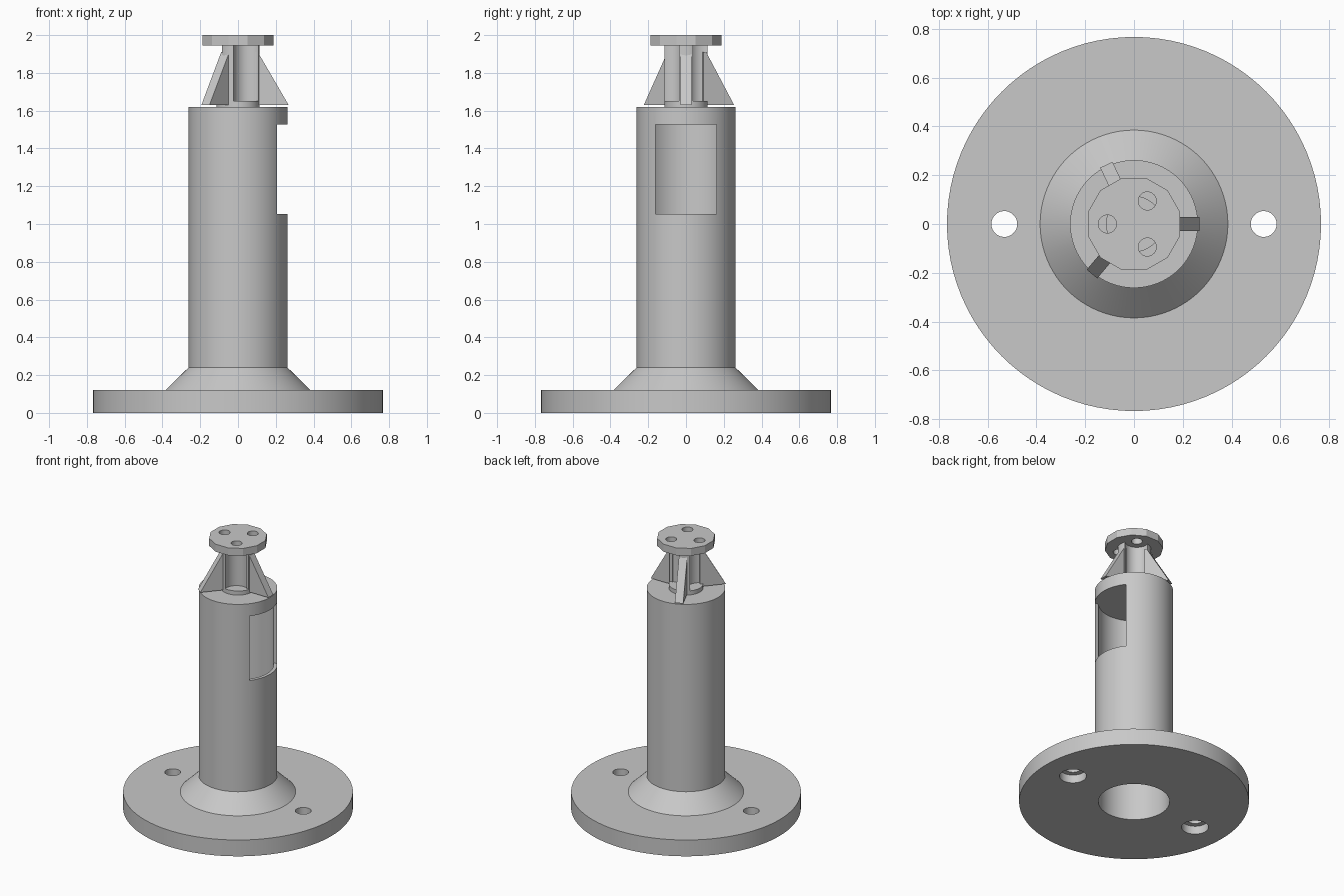
import bpy, bmesh, math
from mathutils import Matrix, Vector

cube = bpy.data.objects.get("Cube")
if cube:
    bpy.data.objects.remove(cube, do_unlink=True)

grey = bpy.data.materials.new("plain_grey")
grey.use_nodes = True
COLOUR = (0.58, 0.58, 0.58, 1)
grey.diffuse_color = COLOUR
grey.node_tree.nodes["Principled BSDF"].inputs["Base Color"].default_value = COLOUR


def finish(name, bm):
    bmesh.ops.recalc_face_normals(bm, faces=bm.faces)
    mesh = bpy.data.meshes.new(name)
    bm.to_mesh(mesh)
    bm.free()
    mesh.materials.append(grey)
    obj = bpy.data.objects.new(name, mesh)
    bpy.context.collection.objects.link(obj)
    return obj


def lathe(name, profile, steps=96):
    bm = bmesh.new()
    verts = [bm.verts.new((r, 0, z)) for r, z in profile]
    edges = [bm.edges.new(pair) for pair in zip(verts, verts[1:])]
    bmesh.ops.spin(bm, geom=verts + edges, axis=(0, 0, 1), cent=(0, 0, 0),
                   angle=math.tau, steps=steps)
    bmesh.ops.remove_doubles(bm, verts=bm.verts, dist=0.0005)
    return finish(name, bm)


def cylinder(name, x, y, radius, low, high, sides=48, turn=0):
    bm = bmesh.new()
    place = Matrix.Translation((x, y, (low + high) / 2)) @ Matrix.Rotation(turn, 4, 'Z')
    bmesh.ops.create_cone(bm, cap_ends=True, segments=sides, radius1=radius,
                          radius2=radius, depth=high - low, matrix=place)
    return finish(name, bm)


def box(name, centre, size):
    bm = bmesh.new()
    bmesh.ops.create_cube(bm, size=1, matrix=Matrix.Translation(centre) @ Matrix.Diagonal((*size, 1)))
    return finish(name, bm)


def activate(obj):
    bpy.ops.object.select_all(action='DESELECT')
    obj.select_set(True)
    bpy.context.view_layer.objects.active = obj


def cut(target, cutter):
    cutter.hide_render = True
    mod = target.modifiers.new("cut", 'BOOLEAN')
    mod.operation, mod.solver, mod.object = 'DIFFERENCE', 'EXACT', cutter
    activate(target)
    bpy.ops.object.modifier_apply(modifier=mod.name)
    bpy.data.objects.remove(cutter, do_unlink=True)


def smooth(obj):
    activate(obj)
    bpy.ops.object.shade_smooth_by_angle(angle=math.radians(25))


# Flanged hollow column, closed at the top
body = lathe("flanged_column", [
    (0, 1.53), (0.238, 1.53), (0.238, 0), (0.767, 0), (0.767, 0.12),
    (0.385, 0.12), (0.262, 0.24), (0.262, 1.62), (0, 1.62)])
cut(body, box("window_cutter", (0.25, 0, 1.291), (0.3, 0.324, 0.474)))

# Bolt holes, wider on the underside
for side in (-1, 1):
    cut(body, cylinder("bolt_cutter", side * 0.532, 0, 0.053, -0.1, 0.3))
    cut(body, cylinder("counterbore_cutter", side * 0.532, 0, 0.09, -0.1, 0.06))
smooth(body)

# Neck with three hollows, and the faceted cap with three screw holes
neck = cylinder("neck", 0, 0, 0.115, 1.62, 1.945, sides=64)
cap = cylinder("cap", 0, 0, 0.195, 1.945, 2.0, sides=12, turn=math.radians(15))
for degrees in (60, 180, 300):
    angle = math.radians(degrees)
    x, y = 0.109 * math.cos(angle), 0.109 * math.sin(angle)
    cut(neck, cylinder("hollow_cutter", x, y, 0.08, 1.65, 2.1))
    cut(cap, cylinder("screw_cutter", x, y, 0.037, 1.8, 2.1, sides=32))
smooth(neck)
smooth(cap)

# Triangular fins bracing the neck
for number, degrees in enumerate((0, 115, 230), 1):
    bm = bmesh.new()
    outline = [(0.09, 1.63), (0.268, 1.63), (0.105, 1.91), (0.09, 1.91)]
    face = bm.faces.new([bm.verts.new((r, -0.028, z)) for r, z in outline])
    result = bmesh.ops.extrude_face_region(bm, geom=[face])
    moved = [v for v in result["geom"] if isinstance(v, bmesh.types.BMVert)]
    bmesh.ops.translate(bm, verts=moved, vec=Vector((0, 0.056, 0)))
    bmesh.ops.rotate(bm, verts=bm.verts, cent=(0, 0, 0),
                     matrix=Matrix.Rotation(math.radians(degrees), 3, 'Z'))
    finish(f"fin_{number}", bm)
